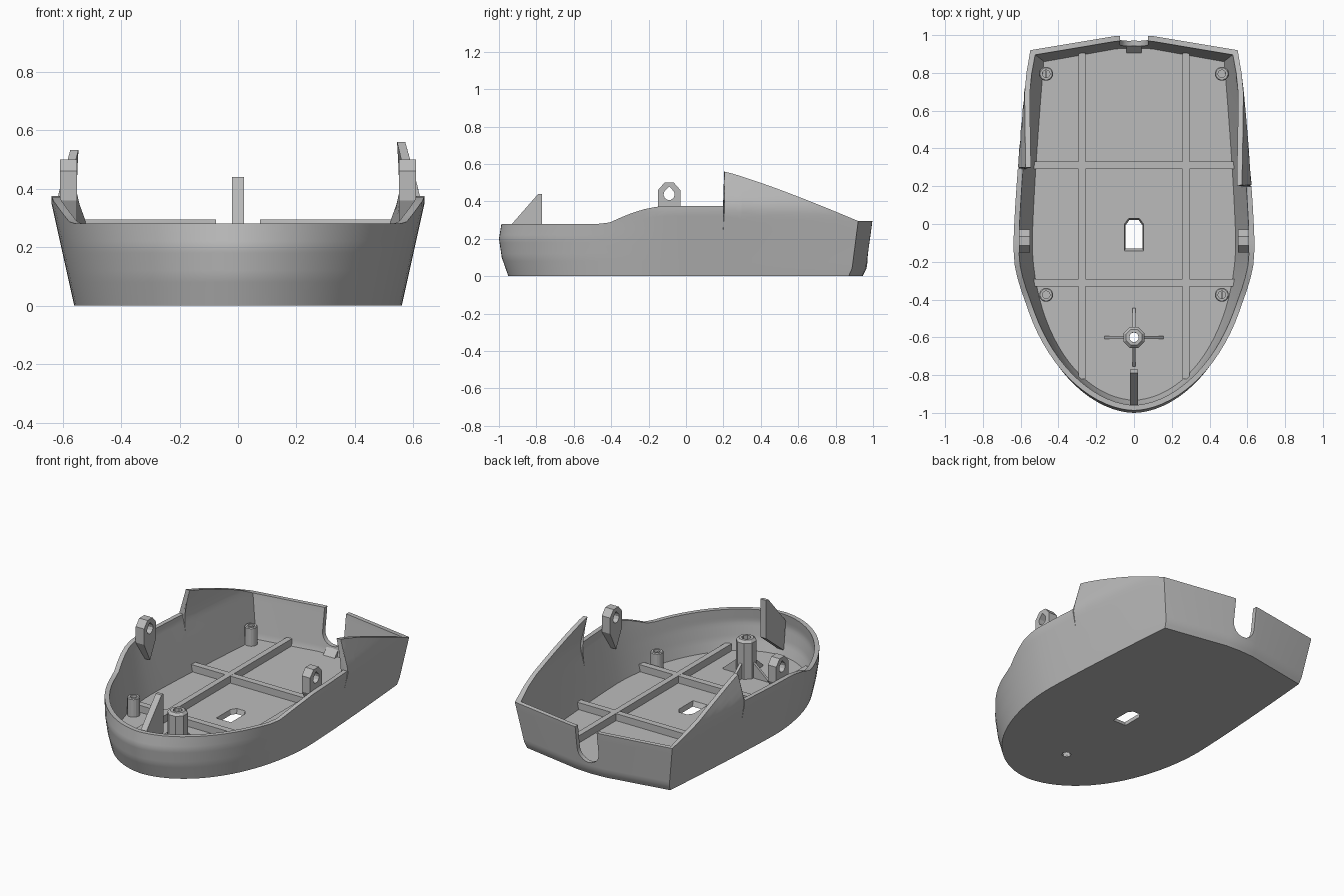
import bpy, bmesh, math

if "Cube" in bpy.data.objects:
    bpy.data.objects.remove(bpy.data.objects["Cube"])

GREY = bpy.data.materials.new("plain grey")
GREY.use_nodes = True
GREY.diffuse_color = (0.5, 0.5, 0.5, 1)
GREY.node_tree.nodes["Principled BSDF"].inputs["Base Color"].default_value = (0.5, 0.5, 0.5, 1)


def make(name, bm):
    bmesh.ops.recalc_face_normals(bm, faces=bm.faces)
    me = bpy.data.meshes.new(name)
    bm.to_mesh(me)
    bm.free()
    me.materials.append(GREY)
    ob = bpy.data.objects.new(name, me)
    bpy.context.collection.objects.link(ob)
    return ob


def activate(ob):
    bpy.ops.object.select_all(action='DESELECT')
    ob.select_set(True)
    bpy.context.view_layer.objects.active = ob


def prism(name, pts, axis, a, b, top_scale=1.0):
    """Extrude a 2D outline along an axis from a to b."""
    place = {'x': lambda p, t: (t, p[0], p[1]),
             'y': lambda p, t: (p[0], t, p[1]),
             'z': lambda p, t: (p[0], p[1], t)}[axis]
    cx = sum(p[0] for p in pts) / len(pts)
    cy = sum(p[1] for p in pts) / len(pts)
    far = [(cx + (p[0] - cx) * top_scale, cy + (p[1] - cy) * top_scale) for p in pts]
    bm = bmesh.new()
    lo = [bm.verts.new(place(p, a)) for p in pts]
    hi = [bm.verts.new(place(p, b)) for p in far]
    bm.faces.new(lo)
    bm.faces.new(hi)
    for i in range(len(pts)):
        j = (i + 1) % len(pts)
        bm.faces.new((lo[i], lo[j], hi[j], hi[i]))
    return make(name, bm)


def box(name, x0, x1, y0, y1, z0, z1):
    return prism(name, [(x0, y0), (x1, y0), (x1, y1), (x0, y1)], 'z', z0, z1)


def tube(name, x, y, r_in, r_out, z0, z1, sides, bevel):
    prof = [(r_in, z0), (r_out, z0), (r_out, z1 - bevel), (r_out - bevel, z1), (r_in, z1)]
    bm = bmesh.new()
    rings = []
    for k in range(sides):
        a = 2 * math.pi * (k + 0.5) / sides
        rings.append([bm.verts.new((x + r * math.cos(a), y + r * math.sin(a), z)) for r, z in prof])
    for k in range(sides):
        p, q = rings[k], rings[(k + 1) % sides]
        for i in range(len(prof)):
            j = (i + 1) % len(prof)
            bm.faces.new((p[i], p[j], q[j], q[i]))
    return make(name, bm)


def circle(cx, cy, r, n, start=0.0, sweep=2 * math.pi):
    return [(cx + r * math.cos(start + sweep * k / n), cy + r * math.sin(start + sweep * k / n))
            for k in range(n)]


def cut(ob, cutter):
    cutter.hide_render = True
    mod = ob.modifiers.new("cut", 'BOOLEAN')
    mod.operation = 'DIFFERENCE'
    mod.solver = 'EXACT'
    mod.object = cutter
    activate(ob)
    bpy.ops.object.modifier_apply(modifier=mod.name)
    bpy.data.objects.remove(cutter)


def lerp(table, z):
    for (z0, v0), (z1, v1) in zip(table, table[1:]):
        if z <= z1:
            return v0 + (v1 - v0) * max(0, z - z0) / (z1 - z0)
    return table[-1][1]


# Hull shape rules
SIDE = [(0, 0.875), (0.36, 1.0), (0.385, 0.995), (0.56, 0.915)]
BOW = [(0, 0.95), (0.1, 0.985), (0.2, 1.0), (0.29, 0.985)]
STERN = [(0, 0.945), (0.04, 0.965), (0.29, 1.0)]
WALL, FLOOR, ROWS = 0.028, 0.03, 14


def half_width(y):
    if y < -0.1:
        u = min(1, (-0.1 - y) / 0.9)
        return 0.64 * (1 - u ** 1.9) ** 0.55
    return 0.64 - 0.08 * ((y + 0.1) / 1.02) ** 1.3


def rim(x, y):
    step = 0.203 if x > 0 else 0.297
    if y < -0.43:
        return 0.28
    if y < step:
        return 0.28 + 0.095 * math.sin(math.pi / 2 * min(1, (y + 0.43) / 0.33))
    return 0.56 - 0.265 * min(1, max(0, (y - 0.2) / 0.72)) ** 1.15


def hull_point(x, y, z, nx=0, ny=0):
    sx = 1 - (1 - lerp(SIDE, z)) * abs(x) / 0.64
    sy = lerp(BOW if y < 0 else STERN, z)
    return (x * sx + nx, y * sy + ny, z)


# Plan outline: bow curve, sides, angled stern
ys = [-0.1 - 0.9 * math.sin(math.pi / 2 * k / 22) for k in range(21, 0, -1)]
ys += [-0.1, 0, 0.1, 0.2, 0.206, 0.25, 0.294, 0.3, 0.4, 0.5, 0.6, 0.7, 0.8, 0.92]
right = [(half_width(y), y) for y in ys] + [(0.1, 0.995)]
loop = [(0, -1)] + right + [(0, 1)] + [(-x, y) for x, y in reversed(right)]
N = len(loop)


def inward(i):
    """Mitred inward offset at an outline point."""
    (ax, ay), (bx, by), (cx, cy) = loop[i - 1], loop[i], loop[(i + 1) % N]
    l1, l2 = math.hypot(bx - ax, by - ay), math.hypot(cx - bx, cy - by)
    n1 = (-(by - ay) / l1, (bx - ax) / l1)
    n2 = (-(cy - by) / l2, (cx - bx) / l2)
    k = WALL / (1 + n1[0] * n2[0] + n1[1] * n2[1])
    return (n1[0] + n2[0]) * k, (n1[1] + n2[1]) * k


# Hull shell with floor
bm = bmesh.new()
cols = []
for i, (x, y) in enumerate(loop):
    top = rim(x, y)
    nx, ny = inward(i)
    col = [hull_point(x, y, top * r / ROWS) for r in range(ROWS + 1)]
    col += [hull_point(x, y, FLOOR + (top - FLOOR) * r / ROWS, nx, ny) for r in range(ROWS, -1, -1)]
    cols.append([bm.verts.new(p) for p in col])
for i in range(N):
    p, q = cols[i], cols[(i + 1) % N]
    for r in range(len(p) - 1):
        bm.faces.new((p[r], q[r], q[r + 1], p[r + 1]))
bm.faces.new([c[0] for c in cols])
bm.faces.new([c[-1] for c in cols])
hull = make("hull_shell", bm)

# Stern notch, floor window and post hole
notch = [(0.075, 0.5)] + circle(0, 0.155, 0.075, 12, 0, -math.pi) + [(-0.075, 0.155), (-0.075, 0.5)]
cut(hull, prism("notch_cutter", notch, 'y', 0.85, 1.1))
window = [(-0.04, -0.12), (0.04, -0.12), (0.04, -0.01), (0.022, 0.015), (-0.022, 0.015), (-0.04, -0.01)]
cut(hull, prism("window_cutter", window, 'z', -0.02, 0.05, 1.4))
cut(hull, prism("post_hole_cutter", circle(0, -0.6, 0.027, 8), 'z', -0.05, 0.1))
activate(hull)
bpy.ops.object.shade_smooth_by_angle(angle=math.radians(28))

# Floor ribs
for s, side in ((1, "left"), (-1, "right")):
    box("long_rib_" + side, s * 0.275 - 0.018, s * 0.275 + 0.018, -0.82, 0.905, 0.02, 0.075)
for y, end in ((0.31, "rear"), (-0.31, "front")):
    box("cross_rib_" + end, -0.535, 0.535, y - 0.02, y + 0.02, 0.02, 0.074)

# Corner standoffs, two of them with a slot bar
for x in (-0.465, 0.465):
    for y in (-0.375, 0.795):
        tube("standoff", x, y, 0.02, 0.037, 0.02, 0.145, 16, 0.005)
        if x * y < 0:
            box("standoff_slot_bar", x - 0.004, x + 0.004, y - 0.022, y + 0.022, 0.02, 0.135)

# Centre post with cross gussets
tube("centre_post", 0, -0.6, 0.027, 0.06, 0.015, 0.27, 8, 0.015)
for s in (1, -1):
    prism("post_gusset_side", [(s * 0.05, 0.02), (s * 0.155, 0.02), (s * 0.155, 0.04), (s * 0.05, 0.13)],
          'y', -0.608, -0.592)
    prism("post_gusset_long", [(-0.6 + s * 0.05, 0.02), (-0.6 + s * 0.155, 0.02),
                               (-0.6 + s * 0.155, 0.04), (-0.6 + s * 0.05, 0.13)], 'x', -0.008, 0.008)

# Bow fin and stern wedge
prism("bow_fin", [(-0.965, 0.24), (-0.93, 0.28), (-0.79, 0.44), (-0.77, 0.44), (-0.77, 0.2), (-0.945, 0.06)],
      'x', -0.02, 0.02)
prism("stern_wedge", [(0.9, 0.025), (0.95, 0.08), (0.95, 0.025)], 'x', -0.04, 0.04)

# Side lugs with a hole
lug = [(-0.15, 0.36), (-0.15, 0.46), (-0.115, 0.5), (-0.065, 0.5), (-0.03, 0.46), (-0.03, 0.36), (-0.09, 0.24)]
for s, side in ((1, "left"), (-1, "right")):
    ob = prism("side_lug_" + side, lug, 'x', s * 0.55, s * 0.608)
    hole = circle(-0.09, 0.437, 0.03, 8, math.radians(150), math.radians(274)) + [(-0.064, 0.452), (-0.09, 0.48)]
    cut(ob, prism("lug_hole_cutter", hole, 'x', s * 0.5, s * 0.7))
